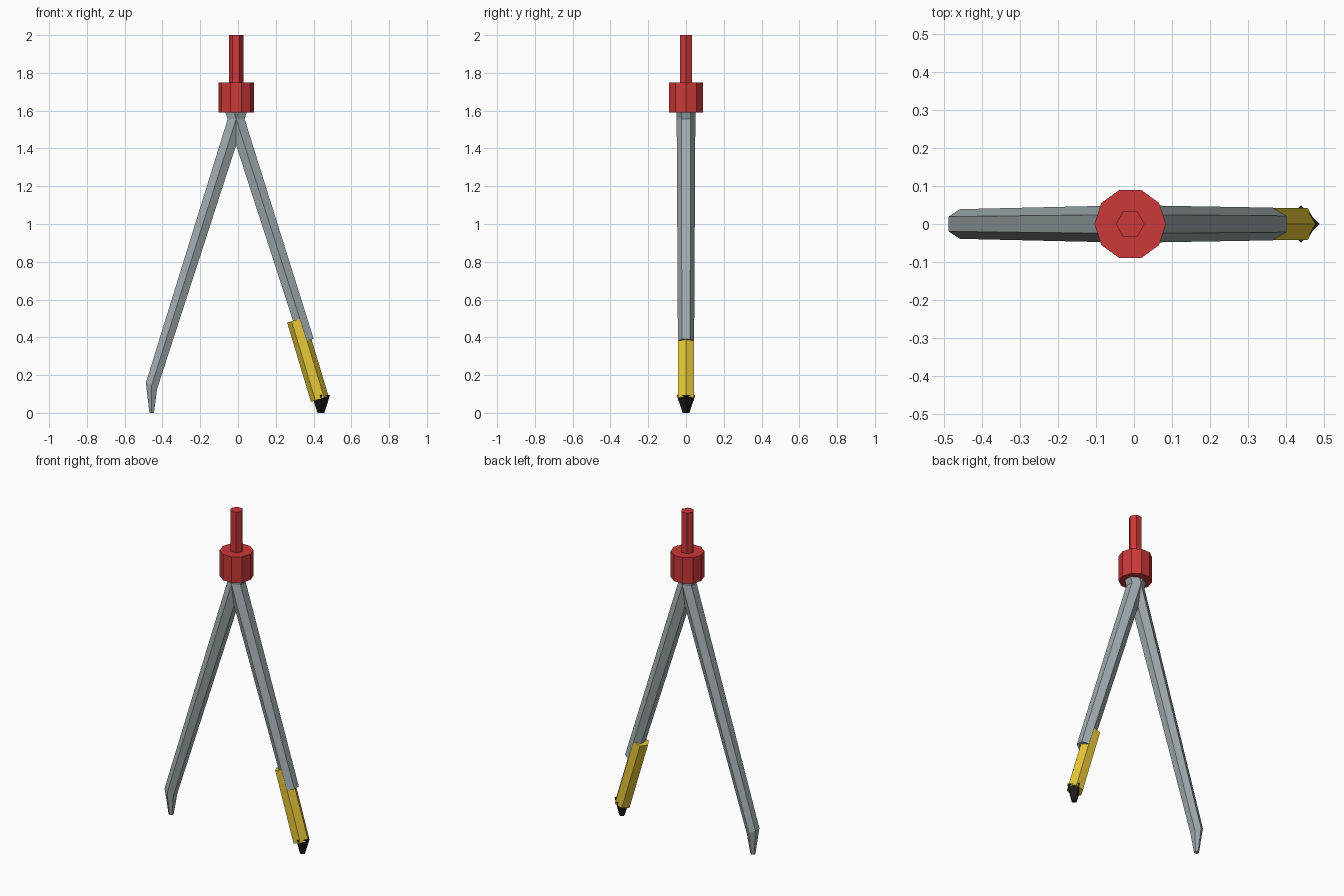
import bpy, bmesh, math
from mathutils import Vector

if "Cube" in bpy.data.objects:
    bpy.data.objects.remove(bpy.data.objects["Cube"])

CX = -0.01                      # symmetry axis of the compass
TILT = math.radians(17.5)       # leg lean


def material(name, rgb):
    m = bpy.data.materials.new(name)
    m.diffuse_color = (*rgb, 1)
    m.use_nodes = True
    m.node_tree.nodes["Principled BSDF"].inputs["Base Color"].default_value = m.diffuse_color
    return m


RED = material("red", (0.60, 0.04, 0.04))
YELLOW = material("yellow", (0.80, 0.57, 0.04))
BLACK = material("black", (0.01, 0.01, 0.01))
STEEL = material("steel", (0.35, 0.41, 0.43))


def loft(name, sides, phase, rings, mat):
    """Flat-shaded tube through rings given as (x, z, radius, tilt about y)."""
    bm = bmesh.new()
    loops = []
    for x, z, r, t in rings:
        u = Vector((math.cos(t), 0, -math.sin(t)))
        loop = []
        for i in range(sides):
            a = phase + math.tau * i / sides
            loop.append(bm.verts.new(Vector((x, 0, z)) + u * r * math.cos(a)
                                     + Vector((0, r * math.sin(a), 0))))
        loops.append(loop)
    for a, b in zip(loops, loops[1:]):
        for i in range(sides):
            j = (i + 1) % sides
            bm.faces.new((a[i], a[j], b[j], b[i]))
    bm.faces.new(loops[0])
    bm.faces.new(loops[-1])
    bmesh.ops.recalc_face_normals(bm, faces=bm.faces)
    me = bpy.data.meshes.new(name)
    bm.to_mesh(me)
    bm.free()
    me.materials.append(mat)
    ob = bpy.data.objects.new(name, me)
    bpy.context.collection.objects.link(ob)
    return ob


# Handle and knob
loft("handle", 6, 0, [(CX, 1.74, 0.038, 0), (CX, 2.0, 0.038, 0)], RED)
loft("knob", 10, 0, [(CX, 1.59, 0.094, 0), (CX, 1.75, 0.094, 0)], RED)

# Left leg ending in the needle point
loft("needle_leg", 6, math.pi / 2,
     [(0.020, 1.65, 0.050, TILT), (-0.458, 0.143, 0.039, math.radians(28)),
      (-0.457, 0.0, 0.014, 0)], STEEL)

# Right leg, shorter, holding the pencil
loft("pencil_leg", 6, math.pi / 2,
     [(-0.040, 1.65, 0.050, -TILT), (0.365, 0.381, 0.043, -TILT)], STEEL)

# Pencil body and lead
loft("pencil", 6, 0,
     [(0.307, 0.492, 0.049, -TILT), (0.433, 0.073, 0.049, -TILT)], YELLOW)
loft("pencil_lead", 4, 0,
     [(0.439, 0.096, 0.049, 0), (0.439, 0.0, 0.018, 0)], BLACK)
